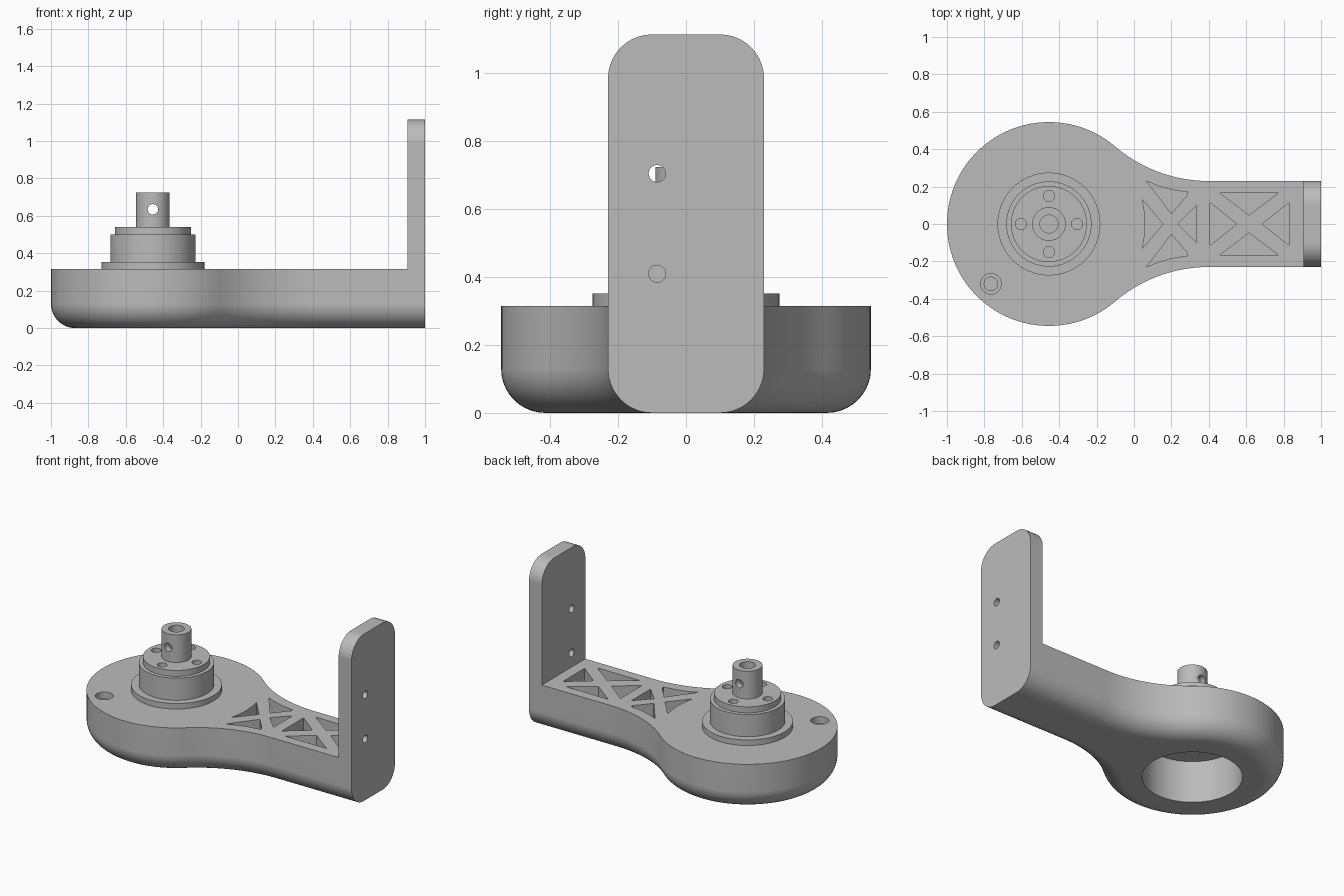
import bpy, bmesh, math
from math import sin, cos, pi

cube = bpy.data.objects.get("Cube")
if cube:
    bpy.data.objects.remove(cube, do_unlink=True)

grey = bpy.data.materials.new("plain grey")
grey.use_nodes = True
GREY = (0.5, 0.5, 0.5, 1)
grey.diffuse_color = GREY
grey.node_tree.nodes["Principled BSDF"].inputs["Base Color"].default_value = GREY


def loft(name, rings):
    """Skin a stack of equal rings and cap both ends."""
    bm = bmesh.new()
    loops = [[bm.verts.new(p) for p in ring] for ring in rings]
    n = len(loops[0])
    for a, b in zip(loops, loops[1:]):
        for i in range(n):
            j = (i + 1) % n
            bm.faces.new((a[i], a[j], b[j], b[i]))
    bm.faces.new(loops[0][::-1])
    bm.faces.new(loops[-1])
    bmesh.ops.recalc_face_normals(bm, faces=bm.faces)
    mesh = bpy.data.meshes.new(name)
    bm.to_mesh(mesh)
    bm.free()
    mesh.materials.append(grey)
    obj = bpy.data.objects.new(name, mesh)
    bpy.context.collection.objects.link(obj)
    return obj


def lathe(name, x, y, profile, n=64):
    """Turn (radius, z) pairs about a vertical axis."""
    return loft(name, [[(x + r * cos(2 * pi * i / n), y + r * sin(2 * pi * i / n), z)
                        for i in range(n)] for r, z in profile])


def bar(name, axis, u, z, r, lo, hi, n=32):
    """Horizontal cylinder along x or y."""
    ring = [(u + r * cos(2 * pi * i / n), z + r * sin(2 * pi * i / n)) for i in range(n)]
    return loft(name, [[(t, a, b) if axis == "x" else (a, t, b) for a, b in ring]
                       for t in (lo, hi)])


def combine(target, tool, operation="DIFFERENCE"):
    mod = target.modifiers.new("combine", "BOOLEAN")
    mod.operation, mod.solver, mod.object = operation, "EXACT", tool
    bpy.context.view_layer.objects.active = target
    bpy.ops.object.modifier_apply(modifier=mod.name)
    bpy.data.objects.remove(tool, do_unlink=True)


# Main dimensions
HUB_X, HUB_R = -0.455, 0.545
ARM_W, ARM_X = 0.23, 0.4
TOP, ROUND = 0.315, 0.13
PLATE_X, PLATE_TOP = 0.905, 1.115
STEPS = 10
span = ARM_X - HUB_X
NECK_R = (span ** 2 + ARM_W ** 2 - HUB_R ** 2) / (2 * (HUB_R - ARM_W))
theta = math.atan2(ARM_W + NECK_R, span)


def outline(d, z):
    """Round hub flowing into a straight arm, inset by d."""
    half = [(PLATE_X, ARM_W - d)]
    for i in range(25):
        a = -pi / 2 + (theta - pi / 2) * i / 24
        half.append((ARM_X + (NECK_R + d) * cos(a), ARM_W + NECK_R + (NECK_R + d) * sin(a)))
    for i in range(1, 41):
        a = theta + (pi - theta) * i / 40
        half.append((HUB_X + (HUB_R - d) * cos(a), (HUB_R - d) * sin(a)))
    other = [(x, -y) for x, y in half[-2::-1]]
    return [(x, y, z) for x, y in half + other]


# Arm body with rounded underside
quarter = [pi / 2 * i / STEPS for i in range(STEPS + 1)]
rings = [outline(ROUND * (1 - sin(a)), ROUND * (1 - cos(a))) for a in quarter]
bracket = loft("bracket_arm", rings + [outline(0, TOP)])

# Upright end plate with rounded corners
right = [(ARM_W - ROUND * (1 - sin(a)), ROUND * (1 - cos(a))) for a in quarter]
right += [(y, PLATE_TOP - z) for y, z in right[::-1]]
edge = right + [(-y, z) for y, z in right[::-1]]
plate = loft("end_plate", [[(x, y, z) for y, z in edge] for x in (PLATE_X, 1.0)])
combine(bracket, plate, "UNION")

# Socket under the hub, counterbored screw hole, plate holes
combine(bracket, lathe("socket", HUB_X, 0, [(0.3, -0.1), (0.3, 0.28)], 96))
combine(bracket, lathe("screw_hole", -0.765, -0.32,
                       [(0.036, 0.15), (0.036, 0.27), (0.055, 0.27), (0.055, 0.4)], 32))
for z in (0.41, 0.705):
    combine(bracket, bar("plate_hole", "x", -0.085, z, 0.025, 0.8, 1.1))

# Truss pockets sunk in the arm
upper = [[(0.46, 0.165), (0.77, 0.165), (0.615, 0.048)],
         [(0.067, 0.23), (0.13, 0.203), (0.2, 0.183), (0.285, 0.17), (0.285, 0.155), (0.2, 0.055)]]
centre = [[(0.405, 0.115), (0.405, -0.115), (0.55, 0)],
          [(0.83, 0.115), (0.83, -0.115), (0.685, 0)],
          [(0.333, 0.1), (0.333, -0.1), (0.235, 0)],
          [(0.045, 0.13), (0.056, 0.065), (0.06, 0), (0.056, -0.065), (0.045, -0.13), (0.155, 0)]]
lower = [[(x, -y) for x, y in p] for p in upper]
for p in upper + lower + centre:
    combine(bracket, loft("pocket", [[(x, y, z) for x, y in p] for z in (0.1, 0.4)]))

# Stepped spindle with a hollow shaft
spindle = lathe("spindle", HUB_X, 0, [
    (0.275, TOP), (0.275, 0.352), (0.228, 0.352), (0.228, 0.5), (0.203, 0.5),
    (0.203, 0.54), (0.09, 0.54), (0.09, 0.725), (0.048, 0.725), (0.048, 0.45)])
for i in range(4):
    a = i * pi / 2
    combine(spindle, lathe("bolt_hole", HUB_X + 0.15 * cos(a), 0.15 * sin(a),
                           [(0.03, 0.42), (0.03, 0.6)], 32))
combine(spindle, bar("cross_hole", "y", HUB_X, 0.635, 0.028, -0.2, 0.2))

# Smooth curved walls, keep edges crisp
bpy.ops.object.select_all(action="DESELECT")
for obj in (bracket, spindle):
    obj.select_set(True)
bpy.context.view_layer.objects.active = bracket
bpy.ops.object.shade_smooth_by_angle(angle=math.radians(30))
for obj in (bracket, spindle):
    mod = obj.modifiers.new("flat_face_normals", "WEIGHTED_NORMAL")
    mod.keep_sharp = True
